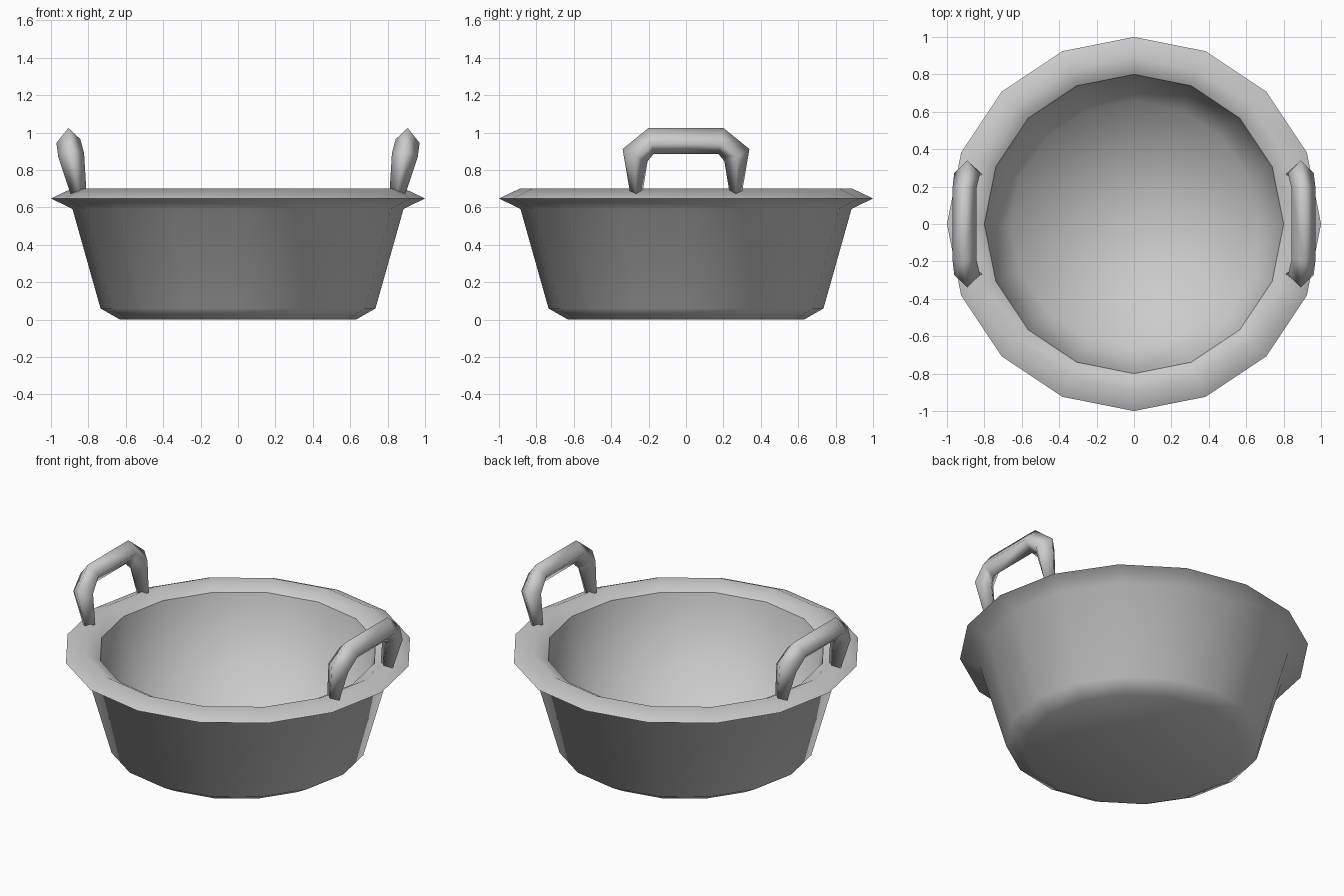
import bpy, bmesh, math
from mathutils import Vector

cube = bpy.data.objects.get("Cube")
if cube:
    bpy.data.objects.remove(cube)

SIDES = 16

# One plain metal colour
metal = bpy.data.materials.new("grey metal")
metal.use_nodes = True
colour = (0.6, 0.6, 0.6, 1.0)
metal.diffuse_color = colour
metal.node_tree.nodes["Principled BSDF"].inputs["Base Color"].default_value = colour


def finish(bm, name, angle):
    """Turn a bmesh into a smooth-shaded object."""
    mesh = bpy.data.meshes.new(name)
    bm.to_mesh(mesh)
    bm.free()
    mesh.materials.append(metal)
    obj = bpy.data.objects.new(name, mesh)
    bpy.context.collection.objects.link(obj)
    bpy.ops.object.select_all(action="DESELECT")
    obj.select_set(True)
    bpy.context.view_layer.objects.active = obj
    bpy.ops.object.shade_smooth_by_angle(angle=math.radians(angle))


def bridge(bm, rings):
    """Join neighbouring rings of vertices with quads."""
    for a, b in zip(rings, rings[1:]):
        n = len(a)
        for i in range(n):
            j = (i + 1) % n
            bm.faces.new((a[i], a[j], b[j], b[i]))


def circle(bm, radius, z):
    step = math.tau / SIDES
    return [bm.verts.new((radius * math.cos(i * step), radius * math.sin(i * step), z))
            for i in range(SIDES)]


# Outer bowl: flat foot, chamfer, tapered wall and flared rim
bm = bmesh.new()
outer = ((0.63, 0.0), (0.735, 0.06), (0.885, 0.592), (1.0, 0.648), (0.89, 0.7), (0.8, 0.648))
rings = [circle(bm, r, z) for r, z in outer]
bridge(bm, rings)
bm.faces.new(rings[0][::-1])
finish(bm, "bowl_and_rim", 60)

# Lining: inner wall from the rim's inner edge, blending into a thin floor
bm = bmesh.new()
rings = [circle(bm, r, z) for r, z in ((0.8, 0.648), (0.66, 0.02))]
bridge(bm, rings)
centre = bm.verts.new((0, 0, 0.015))
floor = rings[-1]
for i in range(SIDES):
    bm.faces.new((floor[i], floor[(i + 1) % SIDES], centre))
finish(bm, "inner_lining", 90)

# Handles: diamond-section arches leaning outwards
# each station: centre, vector to the outer ridge, half width
half_arch = [
    (Vector((0.853, 0.267, 0.683)), Vector((0, 0.034, 0.006)), 0.042),
    (Vector((0.892, 0.272, 0.880)), Vector((0, 0.067, 0.032)), 0.069),
    (Vector((0.907, 0.187, 0.955)), Vector((0, 0.013, 0.070)), 0.064),
]


def flip(v):
    return Vector((v.x, -v.y, v.z))


arch = half_arch + [(flip(c), flip(n), w) for c, n, w in reversed(half_arch)]
for side, name in ((1, "left_handle"), (-1, "right_handle")):
    bm = bmesh.new()
    rings = []
    for centre, ridge, width in arch:
        across = Vector((width, 0, -0.01))
        ring = []
        for offset in (ridge, across, -ridge, -across):
            p = centre + offset
            ring.append(bm.verts.new((side * p.x, p.y, p.z)))
        rings.append(ring)
    bridge(bm, rings)
    bm.faces.new(rings[0])
    bm.faces.new(rings[-1])
    bmesh.ops.recalc_face_normals(bm, faces=bm.faces[:])
    finish(bm, name, 100)
